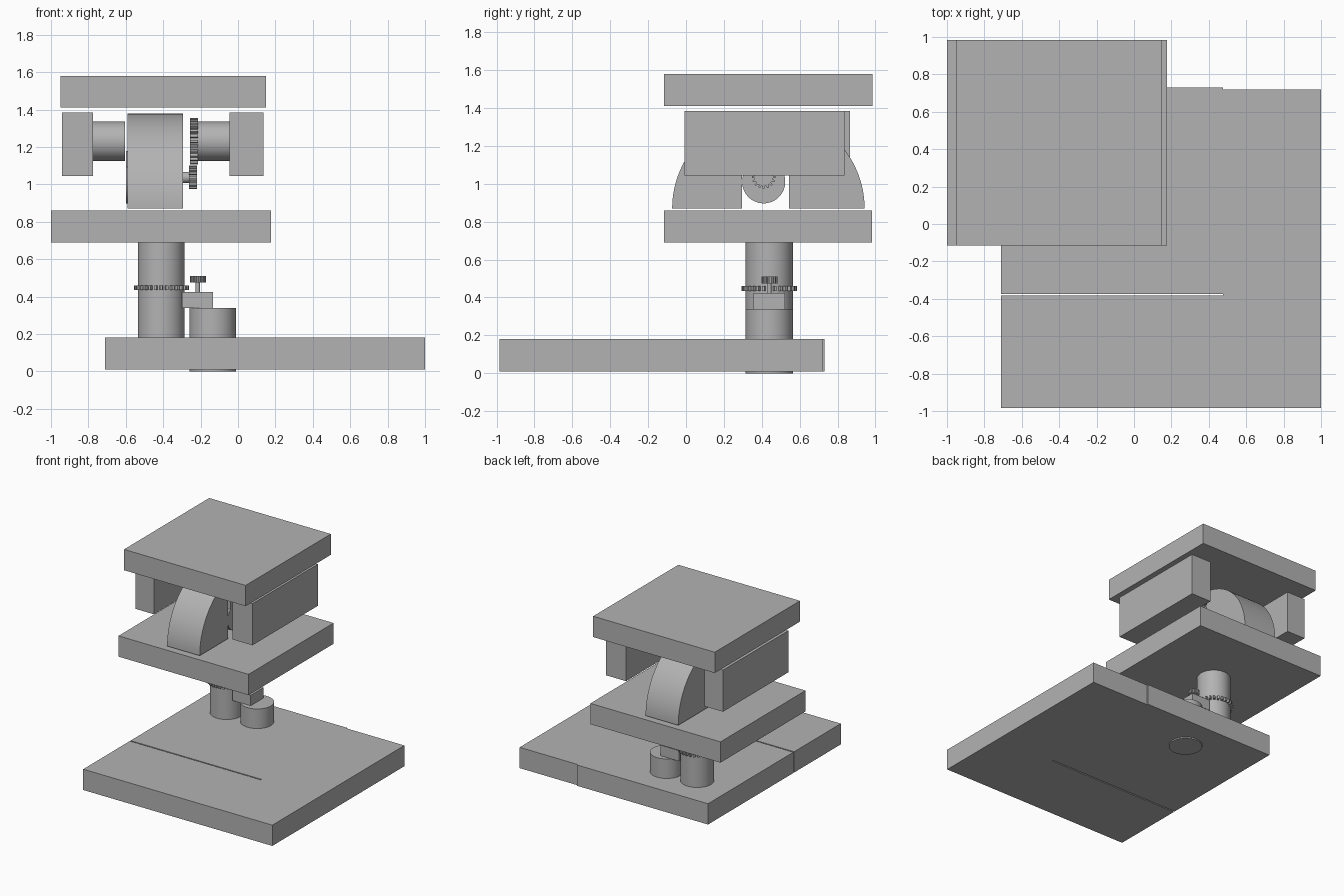
import bpy
import bmesh
from math import sin, cos, pi, radians

cube = bpy.data.objects.get("Cube")
if cube:
    bpy.data.objects.remove(cube, do_unlink=True)

GREY = (0.45, 0.45, 0.45, 1)
grey = bpy.data.materials.new("plain_grey")
grey.use_nodes = True
grey.diffuse_color = GREY
grey.node_tree.nodes["Principled BSDF"].inputs["Base Color"].default_value = GREY


def prism(name, outline, axis, lo, hi, smooth=False):
    """Extrude a flat outline along axis X (outline in y, z) or Z (outline in x, y)."""
    place = (lambda u, v: (lo, u, v)) if axis == "X" else (lambda u, v: (u, v, lo))
    step = (hi - lo, 0, 0) if axis == "X" else (0, 0, hi - lo)
    bm = bmesh.new()
    face = bm.faces.new([bm.verts.new(place(u, v)) for u, v in outline])
    extruded = bmesh.ops.extrude_face_region(bm, geom=[face], use_keep_orig=True)
    verts = [g for g in extruded["geom"] if isinstance(g, bmesh.types.BMVert)]
    bmesh.ops.translate(bm, verts=verts, vec=step)
    bmesh.ops.recalc_face_normals(bm, faces=bm.faces)
    mesh = bpy.data.meshes.new(name)
    bm.to_mesh(mesh)
    bm.free()
    mesh.materials.append(grey)
    obj = bpy.data.objects.new(name, mesh)
    bpy.context.collection.objects.link(obj)
    if smooth:
        bpy.ops.object.select_all(action="DESELECT")
        obj.select_set(True)
        bpy.context.view_layer.objects.active = obj
        bpy.ops.object.shade_smooth_by_angle(angle=radians(30))
    return obj


def box(name, x, y, z):
    corners = [(x[0], y[0]), (x[1], y[0]), (x[1], y[1]), (x[0], y[1])]
    return prism(name, corners, "Z", *z)


def arc(center, radius, end=2 * pi, count=64):
    return [(center[0] + radius * cos(end * i / count),
             center[1] + radius * sin(end * i / count)) for i in range(count)]


def cylinder(name, center, radius, axis, lo, hi):
    return prism(name, arc(center, radius), axis, lo, hi, smooth=True)


def gear(name, center, radius, depth, teeth, axis, lo, hi):
    points = []
    for i in range(teeth):
        for offset, r in ((-.3, radius - depth), (-.2, radius),
                          (.2, radius), (.3, radius - depth)):
            a = 2 * pi * (i + offset) / teeth
            points.append((center[0] + r * cos(a), center[1] + r * sin(a)))
    return prism(name, points, axis, lo, hi)


# Base plate with a narrow slot and a small step in the back edge
base = [(-.71, -.985), (1, -.985), (1, .72), (.475, .72), (.475, .73),
        (-.71, .73), (-.71, -.373), (.475, -.373), (.475, -.383), (-.71, -.383)]
prism("base_plate", base, "Z", .01, .18)

# Turning column and its drive
column_at, motor_at, pinion_at = (-.41, .44), (-.135, .44), (-.215, .44)
cylinder("column", column_at, .125, "Z", .17, .70)
gear("column_gear", column_at, .147, .02, 28, "Z", .435, .46)
cylinder("base_motor", motor_at, .125, "Z", 0, .34)
box("base_motor_gearbox", (-.30, -.135), (.357, .522), (.338, .425))
cylinder("base_motor_shaft", pinion_at, .011, "Z", .42, .48)
gear("base_pinion", pinion_at, .043, .01, 14, "Z", .475, .51)

# Middle and top platforms
box("middle_plate", (-1, .176), (-.115, .983), (.69, .86))
box("top_plate", (-.95, .15), (-.115, .985), (1.41, 1.58))

# Half-round cradle with a motor opening in its underside
cradle = arc((.435, .87), .508, pi) + [
    (-.073, .87), (.295, .87), (.295, 1.18), (.545, 1.18), (.545, .87)]
prism("half_round_cradle", cradle, "X", -.59, -.295, smooth=True)

# Tilting motor inside the cradle
tilt_at = (.41, 1.037)
cylinder("tilt_motor", (.41, 1.011), .114, "X", -.598, -.3)
box("tilt_motor_gearbox", (-.598, -.3), (.33, .49), (1.03, 1.179))
cylinder("tilt_motor_shaft", tilt_at, .03, "X", -.305, -.26)
gear("tilt_pinion", tilt_at, .063, .014, 16, "X", -.262, -.22)

# Axles, axle gear and the hanging side blocks
axle_at = (.42, 1.23)
for side, lo, hi in (("right", -.78, -.603), ("left", -.22, -.04)):
    cylinder(side + "_axle", axle_at, .105, "X", lo, hi)
gear("axle_gear", axle_at, .125, .018, 26, "X", -.257, -.214)
box("right_side_block", (-.94, -.775), (.02, .865), (1.045, 1.385))
box("left_side_block", (-.045, .135), (-.007, .838), (1.045, 1.385))
